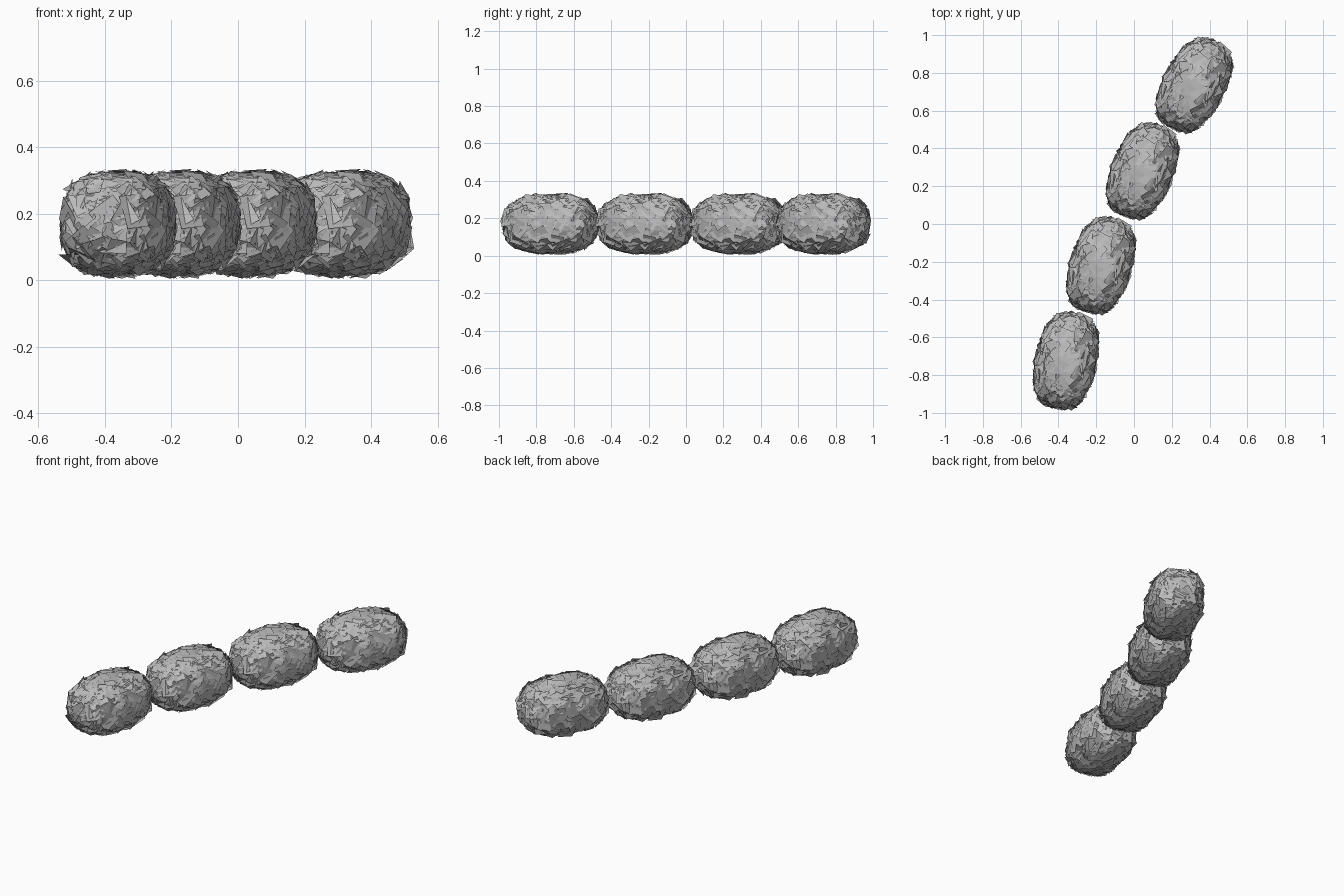
import bpy, bmesh, math, random
from mathutils import Vector, Matrix

cube = bpy.data.objects.get("Cube")
if cube:
    bpy.data.objects.remove(cube, do_unlink=True)

random.seed(7)
RADII = Vector((0.157, 0.252, 0.155))
POWER = 2.6
CARDS = 330

leaf = bpy.data.materials.new("grey_foliage")
leaf.use_nodes = True
colour = (0.5, 0.5, 0.5, 1)
leaf.diffuse_color = colour
leaf.node_tree.nodes["Principled BSDF"].inputs["Base Color"].default_value = colour


def shell_point(direction):
    """Point and outward normal on a rounded box-like bush shell."""
    unit = sum(abs(c) ** POWER for c in direction) ** (-1 / POWER)
    point = Vector([c * unit * r for c, r in zip(direction, RADII)])
    normal = Vector([math.copysign(abs(c / r) ** (POWER - 1), c) / r
                     for c, r in zip(point, RADII)])
    return point, normal.normalized()


def foliage_mesh():
    """Overlapping flat leaf cards lying along the shell."""
    bm = bmesh.new()
    golden = math.pi * (3 - math.sqrt(5))
    for i in range(CARDS):
        h = 1 - 2 * (i + 0.5) / CARDS
        ring = math.sqrt(1 - h * h)
        point, normal = shell_point((ring * math.cos(i * golden), h,
                                     ring * math.sin(i * golden)))
        tilt = Vector([random.uniform(-1, 1) for _ in range(3)]) * 0.17
        facing = (normal + tilt).normalized().to_track_quat('Z', 'Y').to_matrix()
        spin = Matrix.Rotation(random.uniform(0, math.tau), 3, 'Z')
        w, l = random.uniform(0.03, 0.045), random.uniform(0.04, 0.055)
        centre = point * random.uniform(0.95, 0.99)
        corners = []
        for x, y in ((-w, -l), (w, -l), (w, l), (-w, l)):
            corner = centre + facing @ spin @ Vector((x, y, 0))
            # Keep the leaf tips within the clipped hedge outline
            corner.z = max(-0.165, min(0.165, corner.z))
            corners.append(bm.verts.new(corner))
        bm.faces.new(corners)
    mesh = bpy.data.meshes.new("bush_foliage")
    bm.to_mesh(mesh)
    bm.free()
    mesh.materials.append(leaf)
    return mesh


# Four identical bushes along a gently curving row
foliage = foliage_mesh()
row = ((-0.36, -0.725, 12), (-0.175, -0.22, 17),
       (0.045, 0.28, 22), (0.318, 0.735, 28))
for n, (x, y, turn) in enumerate(row, 1):
    bush = bpy.data.objects.new(f"hedge_bush_{n}", foliage)
    bush.location = (x, y, 0.17)
    bush.rotation_euler.z = -math.radians(turn)
    bpy.context.collection.objects.link(bush)
